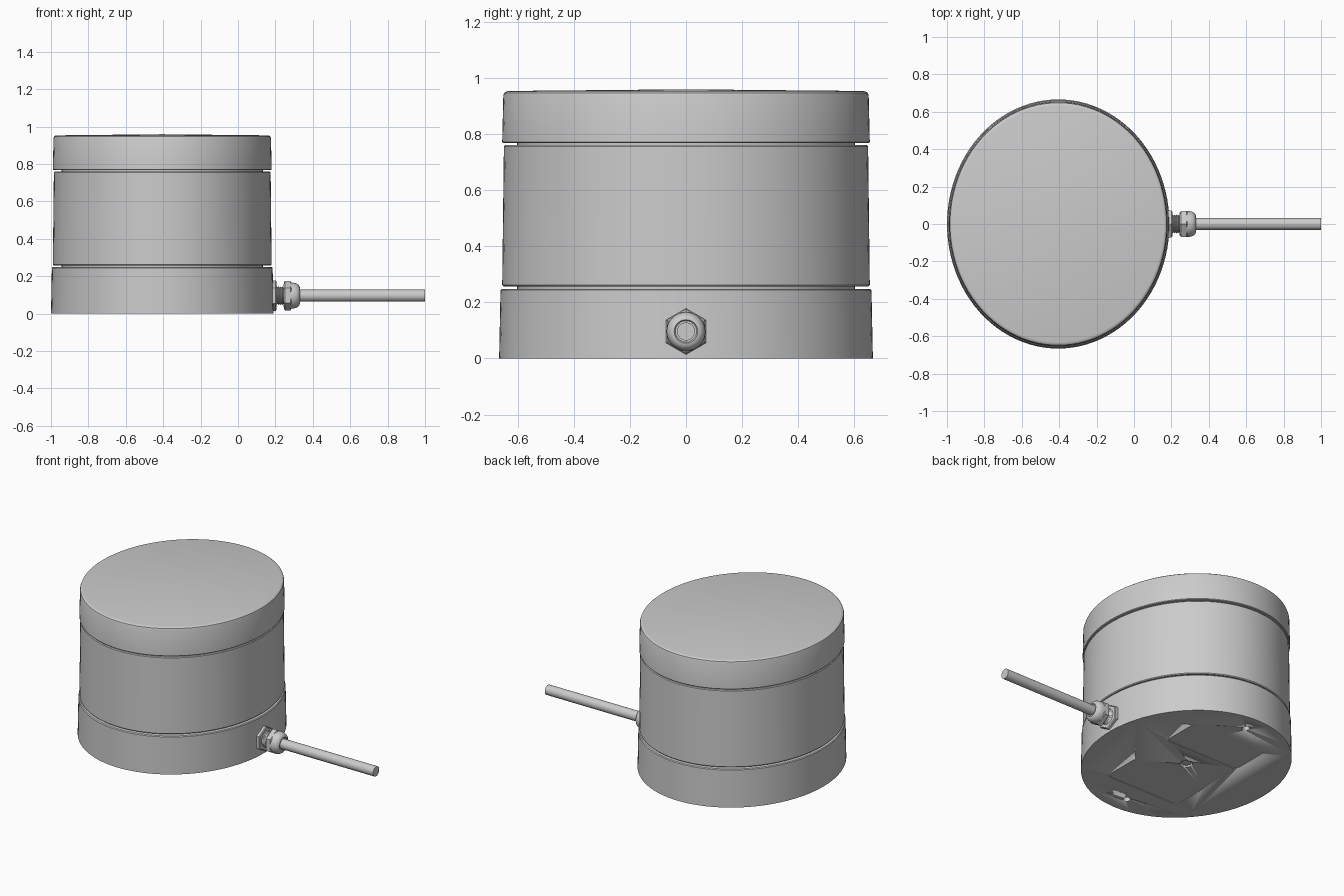
import bpy, bmesh, math
from mathutils import Matrix

if "Cube" in bpy.data.objects:
    bpy.data.objects.remove(bpy.data.objects["Cube"])

CX = -0.405          # body centre in x
RATIO = 0.893        # ellipse width / depth
GZ = 0.096           # cable axis height


def finish(name, bm, angle=30):
    bmesh.ops.recalc_face_normals(bm, faces=bm.faces)
    me = bpy.data.meshes.new(name)
    bm.to_mesh(me)
    bm.free()
    ob = bpy.data.objects.new(name, me)
    bpy.context.collection.objects.link(ob)
    bpy.ops.object.select_all(action='DESELECT')
    ob.select_set(True)
    bpy.context.view_layer.objects.active = ob
    bpy.ops.object.shade_smooth_by_angle(angle=math.radians(angle))
    return ob


def lathe(name, profile, seg, mat=Matrix(), angle=30, phase=0.0):
    """Closed solid of revolution about z from (radius, height) pairs."""
    bm = bmesh.new()
    rings = []
    for r, h in profile:
        rings.append([bm.verts.new((r * math.cos(phase + 2 * math.pi * i / seg),
                                    r * math.sin(phase + 2 * math.pi * i / seg), h))
                      for i in range(seg)])
    for a, b in zip(rings, rings[1:]):
        for i in range(seg):
            j = (i + 1) % seg
            bm.faces.new((a[i], a[j], b[j], b[i]))
    bm.faces.new(rings[0][::-1])
    bm.faces.new(rings[-1])
    bm.transform(mat)
    return finish(name, bm, angle)


ELLIPSE = Matrix.Translation((CX, 0, 0)) @ Matrix.Diagonal((RATIO, 1, 1, 1))
ALONG_X = Matrix.Translation((0, 0, GZ)) @ Matrix.Rotation(math.pi / 2, 4, 'Y')


def body(name, profile):
    return lathe(name, profile, 96, ELLIPSE)


def axial(name, profile, seg=40, phase=0.0):
    return lathe(name, profile, seg, ALONG_X, phase=phase)


# Housing: base, middle, cap and the core seen in the two grooves
base = body("base_ring", [(0.666, 0), (0.661, 0.243), (0.656, 0.248)])
body("middle_shell", [(0.650, 0.257), (0.655, 0.262), (0.649, 0.755), (0.645, 0.760)])
body("groove_core", [(0.602, 0.24), (0.602, 0.775)])
body("top_cap", [(0.651, 0.767), (0.655, 0.771), (0.651, 0.938), (0.648, 0.946),
                 (0.641, 0.951), (0.632, 0.953), (0.001, 0.959)])


# Underside: screw holes, central socket and shallow label pockets
def cut(cutter):
    cutter.hide_render = True
    mod = base.modifiers.new("cut", 'BOOLEAN')
    mod.operation = 'DIFFERENCE'
    mod.solver = 'EXACT'
    mod.object = cutter
    bpy.context.view_layer.objects.active = base
    bpy.ops.object.modifier_apply(modifier=mod.name)
    bpy.data.objects.remove(cutter)


for s in (-1, 1):
    cut(lathe("hole_cutter", [(0.023, -0.05), (0.023, 0.12)], 24,
              Matrix.Translation((CX, s * 0.55, 0))))
    bm = bmesh.new()
    bmesh.ops.create_cube(bm, size=1, matrix=Matrix.Translation((CX, s * 0.275, 0))
                          @ Matrix.Diagonal((0.54, 0.27, 0.008, 1)))
    upright = [e for e in bm.edges
               if abs(e.verts[0].co.z - e.verts[1].co.z) > 0.004]
    bmesh.ops.bevel(bm, geom=upright, offset=0.03, segments=4,
                    profile=0.5, affect='EDGES')
    cut(finish("pocket_cutter", bm))
cut(lathe("socket_cutter", [(0.038, -0.05), (0.038, 0.04)], 32,
          Matrix.Translation((CX, 0, 0))))
lathe("centre_screw", [(0.028, 0.006), (0.032, 0.012), (0.032, 0.045)], 24,
      Matrix.Translation((CX, 0, 0)))

# Cable gland: hexes stand on a corner
axial("gland_flange_hex", [(0.076, 0.165), (0.082, 0.169), (0.082, 0.201),
                           (0.076, 0.206)], 6)
thread = [(0.046, 0.20)]
for k in range(4):
    thread += [(0.050, 0.206 + k * 0.01), (0.044, 0.211 + k * 0.01)]
axial("gland_thread", thread + [(0.046, 0.25)])
axial("gland_hex_nut", [(0.072, 0.246), (0.079, 0.251), (0.079, 0.280),
                        (0.072, 0.285)], 6)
axial("gland_dome", [(0.060, 0.243), (0.068, 0.250), (0.069, 0.295), (0.066, 0.310),
                     (0.060, 0.321), (0.051, 0.329), (0.042, 0.331), (0.038, 0.326)])

# Cable
axial("cable", [(0.032, 0.30), (0.032, 1.0)], 32)
